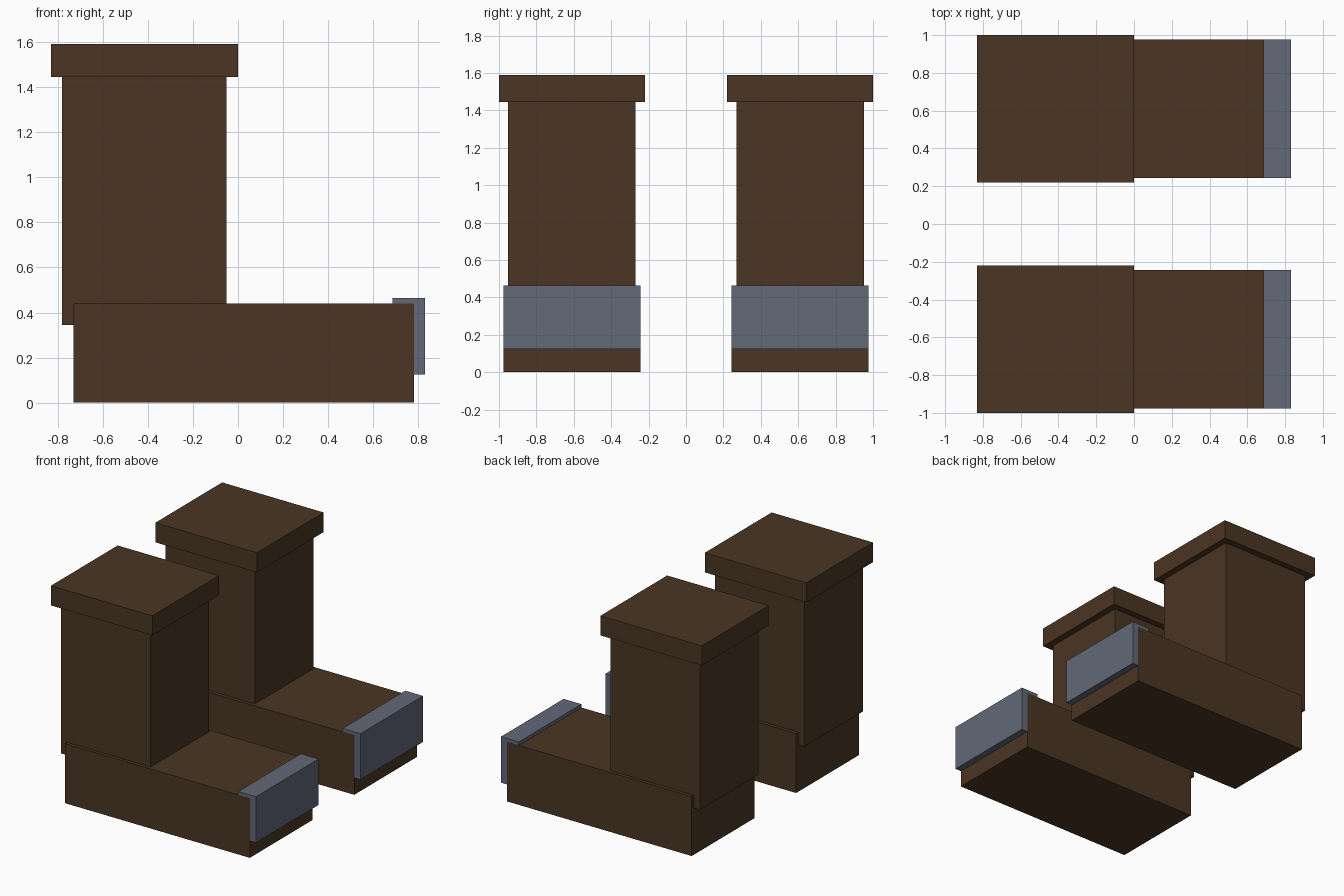
import bpy
from mathutils import Vector

cube = bpy.data.objects.get("Cube")
if cube:
    bpy.data.objects.remove(cube, do_unlink=True)


def material(name, rgb):
    mat = bpy.data.materials.new(name)
    mat.use_nodes = True
    mat.diffuse_color = (*rgb, 1)
    mat.node_tree.nodes["Principled BSDF"].inputs["Base Color"].default_value = (*rgb, 1)
    return mat


leather = material("brown_leather", (0.069, 0.036, 0.017))
steel = material("blue_grey_steel", (0.122, 0.138, 0.188))


def box(name, low, high, mat):
    """Box spanning two opposite corners."""
    low, high = Vector(low), Vector(high)
    bpy.ops.mesh.primitive_cube_add(size=1, location=(low + high) / 2)
    obj = bpy.context.object
    obj.name = name
    obj.data.transform(obj.matrix_basis.to_3x3().to_4x4())
    for v in obj.data.vertices:
        v.co = v.co * (high - low)
    obj.data.materials.append(mat)
    return obj


# One boot on each side of the centre line, toes towards +x
CENTRE = 0.61
for side, sign in (("back", 1), ("front", -1)):
    y = sign * CENTRE

    def part(name, x, half_width, z, mat):
        box(f"{side}_boot_{name}", (x[0], y - half_width, z[0]),
            (x[1], y + half_width, z[1]), mat)

    part("foot", (-0.73, 0.78), 0.366, (0, 0.44), leather)
    part("shaft", (-0.78, -0.05), 0.341, (0.345, 1.445), leather)
    part("cuff", (-0.83, 0), 0.39, (1.445, 1.59), leather)
    # Toe cap sits a hair inside the foot sides
    part("toe_cap", (0.685, 0.83), 0.3655, (0.125, 0.465), steel)
